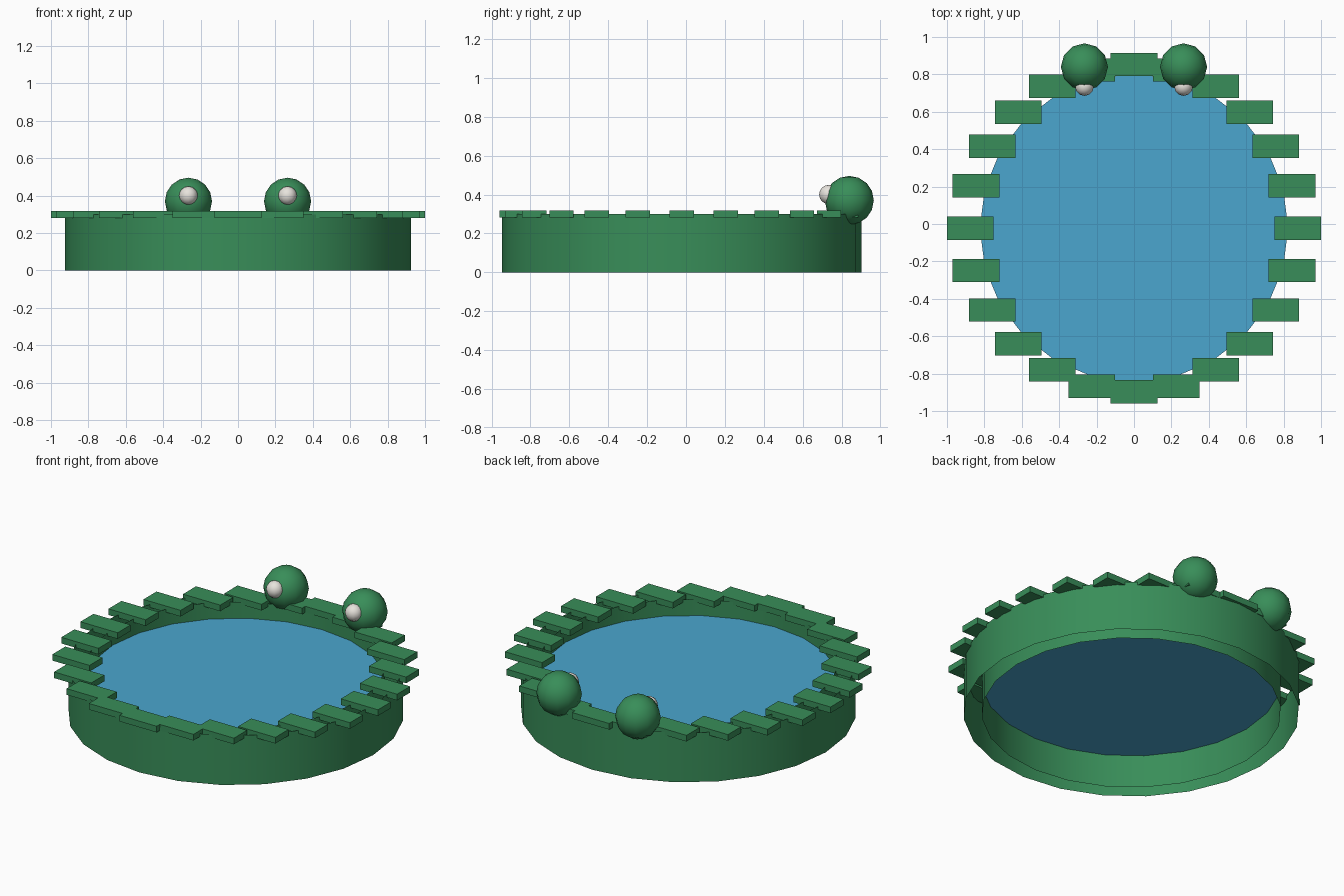
import bpy, math

if "Cube" in bpy.data.objects:
    bpy.data.objects.remove(bpy.data.objects["Cube"])

CY = -0.022   # pool centre in y
SIDES = 24


def material(name, rgb):
    m = bpy.data.materials.new(name)
    m.diffuse_color = (*rgb, 1)
    m.use_nodes = True
    m.node_tree.nodes["Principled BSDF"].inputs["Base Color"].default_value = m.diffuse_color
    return m


green = material("green", (0.04, 0.27, 0.10))
blue = material("water_blue", (0.07, 0.38, 0.62))
white = material("eye_white", (0.80, 0.77, 0.72))


def finish(name, mat, smooth=True):
    ob = bpy.context.object
    ob.name = name
    ob.data.materials.append(mat)
    if smooth:
        bpy.ops.object.shade_smooth_by_angle(angle=math.radians(50))
    return ob


def tube(name, radius):
    bpy.ops.mesh.primitive_cylinder_add(vertices=SIDES, radius=radius, depth=0.3,
                                        end_fill_type='NOTHING', location=(0, CY, 0.15))
    return finish(name, green)


def ball(name, radius, loc, mat, segs, rings):
    bpy.ops.mesh.primitive_uv_sphere_add(segments=segs, ring_count=rings,
                                         radius=radius, location=loc)
    return finish(name, mat)


# Open-ended outer and inner walls
tube("outer_wall", 0.925)
inner = tube("inner_wall", 0.825)
inner.data.flip_normals()

# Water surface
bpy.ops.mesh.primitive_circle_add(vertices=SIDES, radius=0.825, fill_type='NGON',
                                  location=(0, CY, 0.2))
finish("water", blue, smooth=False)

# Ring of unrotated rim blocks
for i in range(24):
    a = math.tau * i / 24
    bpy.ops.mesh.primitive_cube_add(
        size=1, location=(0.875 * math.cos(a), CY + 0.875 * math.sin(a), 0.3))
    bpy.context.object.scale = (0.25, 0.125, 0.0375)
    bpy.ops.object.transform_apply(location=False, rotation=False, scale=True)
    finish(f"rim_block_{i + 1}", green, smooth=False)

# Two eyes on the back rim, looking forward
for side, x in (("left", -0.265), ("right", 0.265)):
    ball(f"{side}_eye", 0.126, (x, 0.84, 0.37), green, 12, 8)
    ball(f"{side}_pupil", 0.05, (x, 0.735, 0.4), white, 12, 8)
